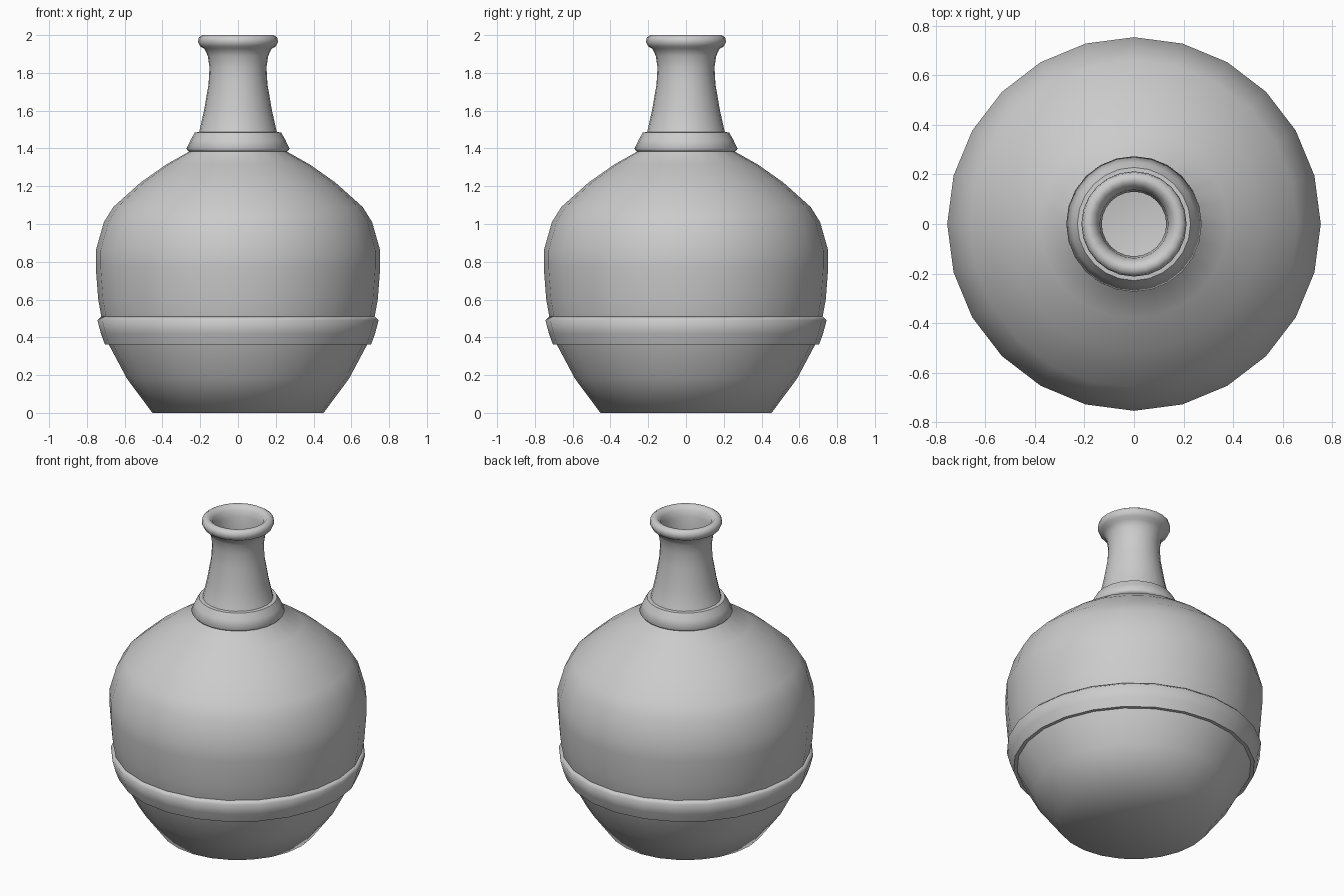
import bpy, bmesh
from math import sin, cos, tau

if "Cube" in bpy.data.objects:
    bpy.data.objects.remove(bpy.data.objects["Cube"])

SIDES = 24


def lathe(name, profile, closed=False, sharp=None):
    """Revolve (radius, z) points around z; radius 0 makes a pole."""
    bm = bmesh.new()
    rings = []
    for r, z in profile:
        if r == 0:
            rings.append([bm.verts.new((0, 0, z))] * SIDES)
        else:
            rings.append([bm.verts.new((r * cos(tau * i / SIDES), r * sin(tau * i / SIDES), z))
                          for i in range(SIDES)])
    pairs = list(zip(rings, rings[1:]))
    if closed:
        pairs.append((rings[-1], rings[0]))
    for a, b in pairs:
        for i in range(SIDES):
            j = (i + 1) % SIDES
            quad = list(dict.fromkeys([a[i], a[j], b[j], b[i]]))
            bm.faces.new(quad).smooth = True
    bmesh.ops.recalc_face_normals(bm, faces=bm.faces)
    # crisp rims on the chosen profile points
    for k in sharp or []:
        for i in range(SIDES):
            e = bm.edges.get((rings[k][i], rings[k][(i + 1) % SIDES]))
            e.smooth = False
    mesh = bpy.data.meshes.new(name)
    bm.to_mesh(mesh)
    bm.free()
    obj = bpy.data.objects.new(name, mesh)
    bpy.context.collection.objects.link(obj)
    return obj


# Flask: outer wall, rolled lip, then hollow inside
outer = [(0, 0), (0.453, 0), (0.587, 0.18), (0.683, 0.36), (0.72, 0.49), (0.74, 0.6),
         (0.753, 0.77), (0.753, 0.86), (0.71, 1.01), (0.66, 1.09), (0.515, 1.22),
         (0.38, 1.315), (0.255, 1.385), (0.206, 1.485)]
neck = [(0.18, 1.60), (0.156, 1.74), (0.151, 1.83), (0.16, 1.89), (0.178, 1.928)]
lip = [(0.2, 1.94), (0.212, 1.965), (0.207, 1.988), (0.188, 2.0), (0.168, 1.997),
       (0.148, 1.975), (0.138, 1.935)]
inner = [(0.13, 1.83), (0.135, 1.74), (0.155, 1.6), (0.18, 1.48), (0.23, 1.365),
         (0.37, 1.285), (0.5, 1.195), (0.635, 1.07), (0.68, 1.0), (0.722, 0.85),
         (0.722, 0.77), (0.71, 0.6), (0.655, 0.36), (0.565, 0.19), (0.44, 0.04), (0, 0.03)]
lathe("flask", outer + neck + lip + inner)

# Raised band around the belly
lathe("belly_band", [(0.675, 0.363), (0.705, 0.363), (0.726, 0.42), (0.744, 0.49),
                     (0.718, 0.515), (0.69, 0.45)], closed=True, sharp=[0, 1])

# Sloped collar where the neck meets the shoulder
lathe("neck_collar", [(0.24, 1.38), (0.262, 1.385), (0.273, 1.398), (0.25, 1.447), (0.228, 1.485),
                      (0.195, 1.487)], closed=True, sharp=[0, 4, 5])
